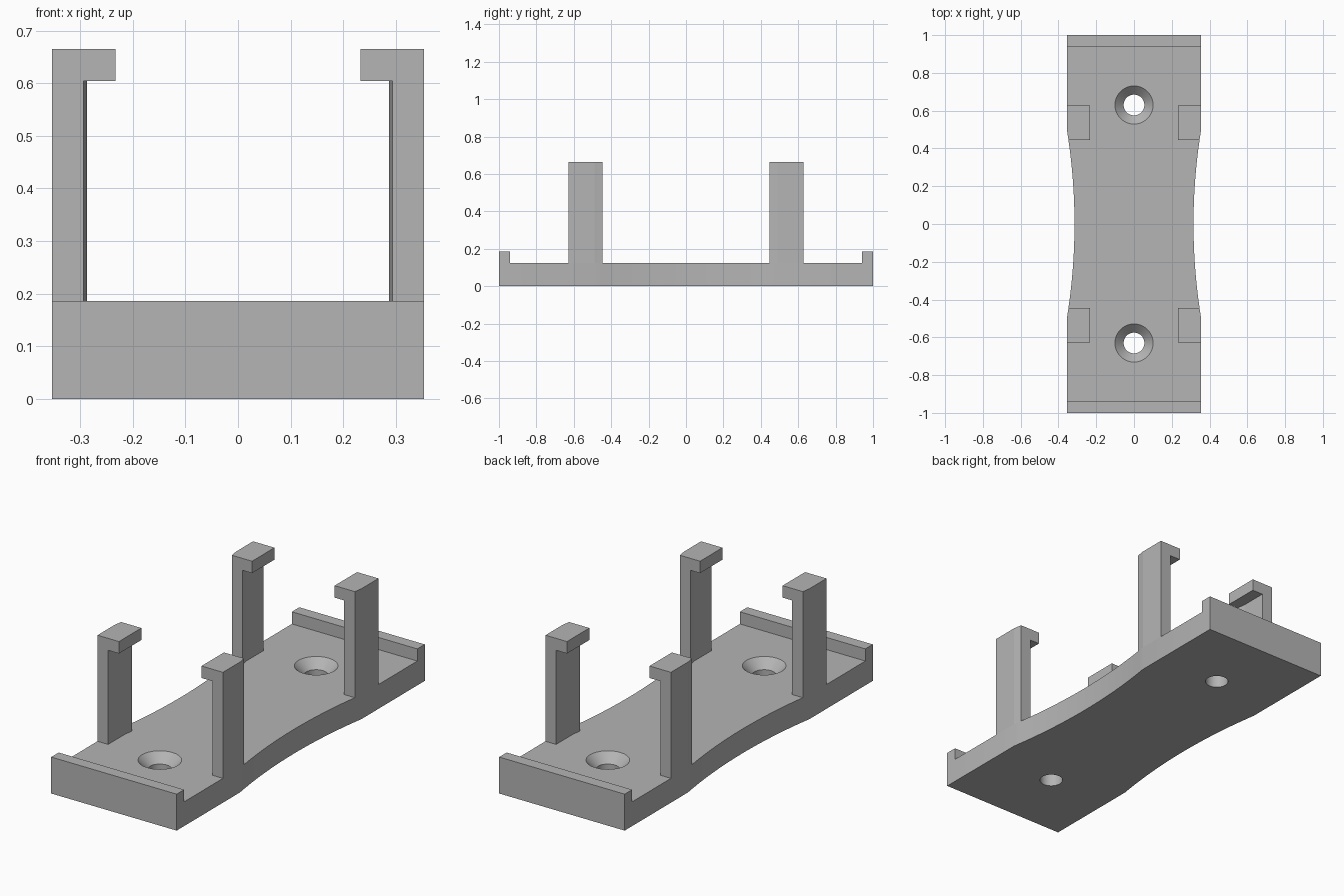
import bpy, bmesh, math

cube = bpy.data.objects.get("Cube")
if cube:
    bpy.data.objects.remove(cube, do_unlink=True)

HALF_W, WAIST, ARC_END = 0.354, 0.315, 0.49   # plate half width, waist half width, end of waist arc
BASE_TOP, LIP_TOP = 0.124, 0.186
POST_IN, POST_OUT = 0.446, 0.627              # post extent along y
HOOK_LOW, HOOK_TOP, HOOK_X = 0.604, 0.665, 0.233
WALL, HOLE_Y = 0.06, 0.63

grey = bpy.data.materials.new("plain grey")
grey.use_nodes = True
grey.diffuse_color = (0.46, 0.46, 0.46, 1)
grey.node_tree.nodes["Principled BSDF"].inputs["Base Color"].default_value = grey.diffuse_color


def edge_x(y):
    """Half width of the plate at y, on a circular waist arc."""
    if abs(y) >= ARC_END:
        return HALF_W
    sag = HALF_W - WAIST
    r = (ARC_END ** 2 + sag ** 2) / (2 * sag)
    return WAIST + r - math.sqrt(r * r - y * y)


def prism(name, outline, z0, z1):
    """Extrude a flat xy outline from z0 to z1."""
    bm = bmesh.new()
    face = bm.faces.new([bm.verts.new((x, y, z0)) for x, y in outline])
    top = bmesh.ops.extrude_face_region(bm, geom=[face])["geom"]
    for v in top:
        if isinstance(v, bmesh.types.BMVert):
            v.co.z = z1
    bmesh.ops.recalc_face_normals(bm, faces=bm.faces)
    return finish(name, bm)


def finish(name, bm):
    mesh = bpy.data.meshes.new(name)
    bm.to_mesh(mesh)
    bm.free()
    mesh.materials.append(grey)
    obj = bpy.data.objects.new(name, mesh)
    bpy.context.collection.objects.link(obj)
    return obj


def smooth(obj):
    bpy.ops.object.select_all(action="DESELECT")
    obj.select_set(True)
    bpy.context.view_layer.objects.active = obj
    bpy.ops.object.shade_smooth_by_angle(angle=math.radians(4 if "post" in obj.name else 20))


def countersink(name, y):
    """Revolved screw-hole cutter: straight bore opening into a cone."""
    bm = bmesh.new()
    rings = []
    n = 48
    for r, z in ((0.055, -0.05), (0.055, BASE_TOP - 0.046), (0.101, BASE_TOP), (0.101, BASE_TOP + 0.05)):
        rings.append([bm.verts.new((r * math.cos(i * math.tau / n), y + r * math.sin(i * math.tau / n), z))
                      for i in range(n)])
    for a, b in zip(rings, rings[1:]):
        for i in range(n):
            j = (i + 1) % n
            bm.faces.new((a[i], a[j], b[j], b[i]))
    bm.faces.new(rings[0][::-1])
    bm.faces.new(rings[-1])
    bmesh.ops.recalc_face_normals(bm, faces=bm.faces)
    obj = finish(name, bm)
    obj.hide_render = True
    return obj


# Base plate with curved waist
STEPS = 24
ys = [-1] + [-ARC_END + 2 * ARC_END * i / STEPS for i in range(STEPS + 1)] + [1]
right_side = [(edge_x(y), y) for y in ys]
base = prism("base_plate", right_side + [(-x, y) for x, y in reversed(right_side)], 0, BASE_TOP)

# Countersunk screw holes
cutters = [countersink("hole_cutter_" + n, s * HOLE_Y) for n, s in (("front", -1), ("back", 1))]
for c in cutters:
    mod = base.modifiers.new(c.name, "BOOLEAN")
    mod.operation, mod.solver, mod.object = "DIFFERENCE", "EXACT", c
bpy.ops.object.select_all(action="DESELECT")
base.select_set(True)
bpy.context.view_layer.objects.active = base
for c in cutters:
    bpy.ops.object.modifier_apply(modifier=c.name)
    bpy.data.objects.remove(c, do_unlink=True)
smooth(base)

# End lips
for name, s in (("front", -1), ("back", 1)):
    prism(name + "_lip", [(-HALF_W, s * 0.94), (HALF_W, s * 0.94), (HALF_W, s), (-HALF_W, s)], BASE_TOP, LIP_TOP)

# Four hooked posts whose walls follow the plate edge
post_ys = [POST_IN + (ARC_END - POST_IN) * i / 3 for i in range(4)] + [POST_OUT]
for end, sy in (("front", -1), ("back", 1)):
    for side, sx in (("right", -1), ("left", 1)):
        outer = [(sx * edge_x(y), sy * y) for y in post_ys]
        inner = [(sx * (edge_x(y) - WALL), sy * y) for y in reversed(post_ys)]
        tip = [(sx * HOOK_X, sy * POST_OUT), (sx * HOOK_X, sy * POST_IN)]
        smooth(prism(f"{end}_{side}_post", outer + inner, BASE_TOP, HOOK_LOW))
        prism(f"{end}_{side}_hook", outer + tip, HOOK_LOW, HOOK_TOP)
